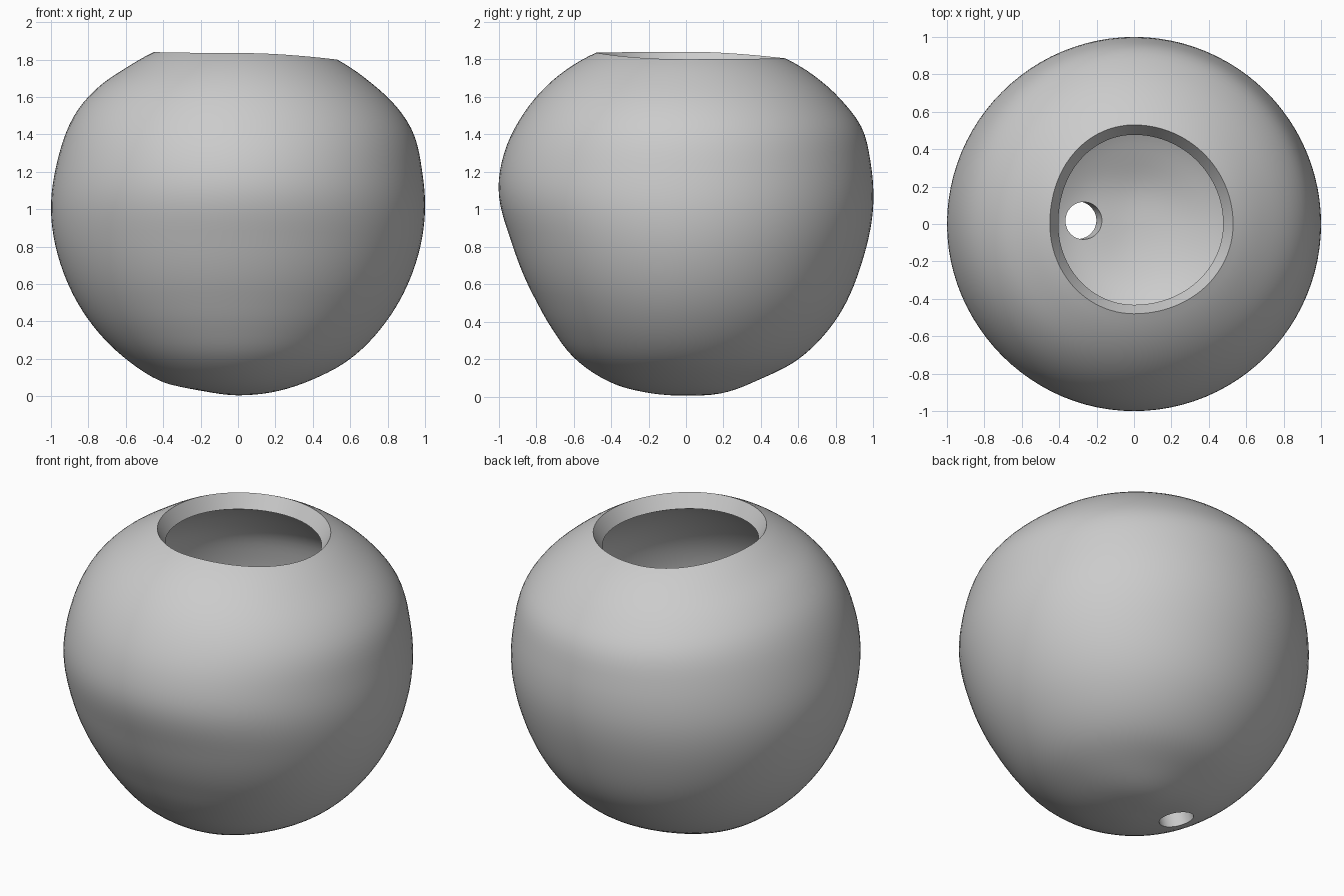
import bpy, bmesh, math
from mathutils import Vector

if "Cube" in bpy.data.objects:
    bpy.data.objects.remove(bpy.data.objects["Cube"])

SEG, RINGS, WALL = 96, 56, 0.1
CENTRE = Vector((0, 0, 1))

# Slightly uneven hand-shaped side profiles (radius, height), bottom to rim
RIGHT = [(0, .005), (.2, .025), (.4, .09), (.6, .2), (.8, .41), (.94, .68), (1, 1),
         (.985, 1.2), (.94, 1.4), (.87, 1.52), (.7, 1.685), (.53, 1.8)]
BACK = [(0, .005), (.2, .02), (.4, .095), (.6, .2), (.8, .41), (.94, .72), (1, 1.05),
        (.985, 1.25), (.94, 1.43), (.84, 1.57), (.7, 1.7), (.53, 1.805)]
LEFT = [(0, .005), (.2, .03), (.4, .075), (.6, .2), (.8, .41), (.94, .68), (1, 1),
        (.97, 1.24), (.87, 1.51), (.75, 1.65), (.6, 1.755), (.45, 1.84)]
FRONT = [(0, .005), (.2, .02), (.4, .075), (.6, .21), (.72, .37), (.82, .55), (.93, .82),
         (1, 1.1), (.97, 1.3), (.88, 1.49), (.72, 1.68), (.48, 1.835)]


def polar(profile):
    return [(math.atan2(r, 1 - z), math.hypot(r, 1 - z)) for r, z in profile]


def sample(pts, t):
    """Smooth distance from the centre at fraction t of the profile's sweep."""
    a = t * pts[-1][0]
    n = len(pts)
    i = max(k for k in range(n - 1) if pts[k][0] <= a + 1e-9)

    def slope(k):
        lo, hi = pts[max(k - 1, 0)], pts[min(k + 1, n - 1)]
        return 0 if k == 0 else (hi[1] - lo[1]) / (hi[0] - lo[0])
    (a0, d0), (a1, d1) = pts[i], pts[i + 1]
    h = a1 - a0
    s = (a - a0) / h
    d = ((2*s**3 - 3*s*s + 1) * d0 + (s**3 - 2*s*s + s) * h * slope(i)
         + (3*s*s - 2*s**3) * d1 + (s**3 - s*s) * h * slope(i + 1))
    return a, d


sides = [polar(p) for p in (RIGHT, BACK, LEFT, FRONT)]


def surface_point(t, phi):
    c, s = math.cos(phi), math.sin(phi)
    a0, d0 = sample(sides[0 if c >= 0 else 2], t)
    a1, d1 = sample(sides[1 if s >= 0 else 3], t)
    a, d = a0*c*c + a1*s*s, d0*c*c + d1*s*s
    return Vector((d*math.sin(a)*c, d*math.sin(a)*s, -d*math.cos(a)))


# Pot: outer skin, inner skin and a rim joining them
bm = bmesh.new()


def skin(scale):
    pole = bm.verts.new(CENTRE + surface_point(0, 0) * scale)
    rings = [[bm.verts.new(CENTRE + surface_point(j / RINGS, math.tau * i / SEG) * scale)
              for i in range(SEG)] for j in range(1, RINGS + 1)]
    for i in range(SEG):
        k = (i + 1) % SEG
        bm.faces.new((pole, rings[0][i], rings[0][k]))
        for lo, hi in zip(rings, rings[1:]):
            bm.faces.new((lo[i], hi[i], hi[k], lo[k]))
    return rings[-1]


outer, inner = skin(1), skin(1 - WALL)
for i in range(SEG):
    k = (i + 1) % SEG
    bm.faces.new((outer[i], inner[i], inner[k], outer[k]))
bmesh.ops.recalc_face_normals(bm, faces=bm.faces)
mesh = bpy.data.meshes.new("pot")
bm.to_mesh(mesh)
bm.free()
pot = bpy.data.objects.new("pot", mesh)
bpy.context.collection.objects.link(pot)

grey = bpy.data.materials.new("clay grey")
grey.diffuse_color = (0.6, 0.6, 0.6, 1)
grey.use_nodes = True
grey.node_tree.nodes["Principled BSDF"].inputs["Base Color"].default_value = grey.diffuse_color
mesh.materials.append(grey)

# Drain hole through the lower wall, square to the surface
axis = Vector((-0.30, 0.02, 0.05)) - CENTRE
bpy.ops.mesh.primitive_cylinder_add(vertices=40, radius=0.1, depth=0.5,
                                    location=CENTRE + axis * 0.95)
cutter = bpy.context.object
cutter.name = "drain_cutter"
cutter.rotation_euler = axis.to_track_quat('Z', 'Y').to_euler()
cutter.hide_render = True
cutter.data.materials.append(grey)
bpy.context.view_layer.update()
cut = pot.modifiers.new("drain_hole", 'BOOLEAN')
cut.operation, cut.solver, cut.object = 'DIFFERENCE', 'EXACT', cutter

# Bake the cut, drop the cutter and smooth all but the rims
bpy.ops.object.select_all(action='DESELECT')
pot.select_set(True)
bpy.context.view_layer.objects.active = pot
bpy.ops.object.modifier_apply(modifier=cut.name)
bpy.data.objects.remove(cutter)
bpy.ops.object.shade_smooth_by_angle(angle=math.radians(35))
